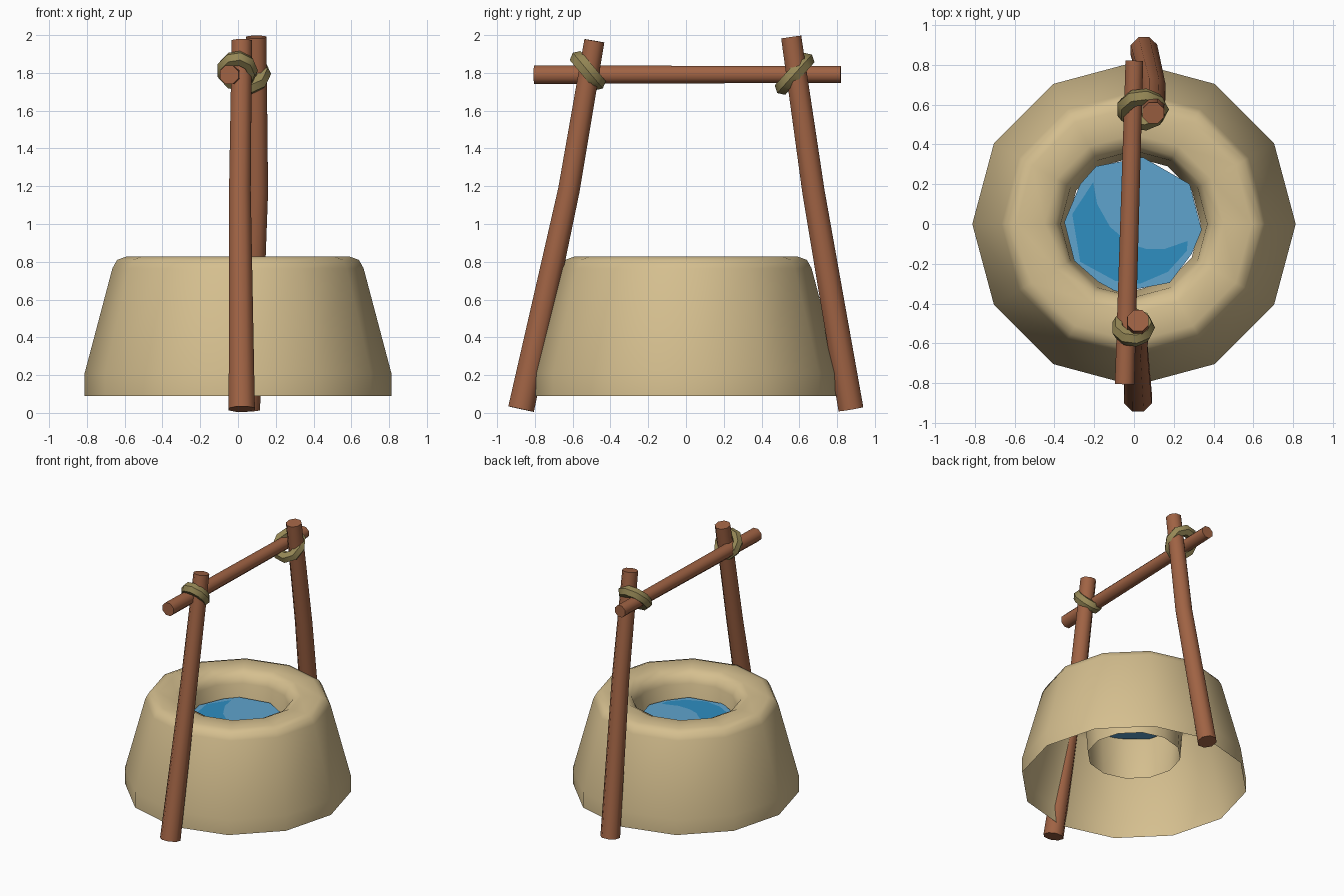
import bpy, bmesh, math
from mathutils import Vector

if "Cube" in bpy.data.objects:
    bpy.data.objects.remove(bpy.data.objects["Cube"])


def material(name, rgb):
    lin = [((c / 255 + 0.055) / 1.055) ** 2.4 for c in rgb]
    m = bpy.data.materials.new(name)
    m.diffuse_color = (*lin, 1)
    m.use_nodes = True
    m.node_tree.nodes["Principled BSDF"].inputs["Base Color"].default_value = m.diffuse_color
    return m


SAND = material("sandstone", (213, 191, 143))
WOOD = material("brown wood", (160, 99, 68))
ROPE = material("straw rope", (150, 136, 86))
LIGHT = material("light water", (95, 163, 205))
DARK = material("deep water", (46, 142, 193))


def finish(ob, mat, angle=None):
    ob.data.materials.append(mat)
    bpy.ops.object.select_all(action='DESELECT')
    ob.select_set(True)
    bpy.context.view_layer.objects.active = ob
    if angle:
        bpy.ops.object.shade_smooth_by_angle(angle=math.radians(angle))
    return ob


def from_rings(name, rings, mat, angle, caps):
    """Skin a list of closed rings of points."""
    bm = bmesh.new()
    loops = [[bm.verts.new(p) for p in r] for r in rings]
    n = len(loops[0])
    for a, b in zip(loops, loops[1:]):
        for i in range(n):
            j = (i + 1) % n
            bm.faces.new((a[i], a[j], b[j], b[i]))
    if caps:
        bm.faces.new(loops[0][::-1])
        bm.faces.new(loops[-1])
    me = bpy.data.meshes.new(name)
    bm.to_mesh(me)
    bm.free()
    ob = bpy.data.objects.new(name, me)
    bpy.context.collection.objects.link(ob)
    return finish(ob, mat, angle)


def pole(name, path, radii, sides=8):
    pts = [Vector(p) for p in path]
    rings = []
    for i, p in enumerate(pts):
        t = (pts[min(i + 1, len(pts) - 1)] - pts[max(i - 1, 0)]).normalized()
        u = Vector((1, 0, 0))
        u = (u - t * u.dot(t)).normalized()
        v = t.cross(u)
        angs = [2 * math.pi * (k + 0.5) / sides for k in range(sides)]
        rings.append([p + radii[i] * (u * math.cos(a) + v * math.sin(a)) for a in angs])
    return from_rings(name, rings, WOOD, 50, True)


def plate(name, outline, z, mat):
    me = bpy.data.meshes.new(name)
    bm = bmesh.new()
    f = bm.faces.new([bm.verts.new((x, y, z)) for x, y in outline])
    bm.normal_update()
    if f.normal.z < 0:
        f.normal_flip()
    bmesh.ops.triangulate(bm, faces=[f])
    bm.to_mesh(me)
    bm.free()
    ob = bpy.data.objects.new(name, me)
    bpy.context.collection.objects.link(ob)
    return finish(ob, mat)


def lashing(name, loc, tilt, sx, sy):
    bpy.ops.mesh.primitive_torus_add(major_segments=9, minor_segments=6,
                                     major_radius=0.08, minor_radius=0.036,
                                     location=loc, rotation=(math.radians(tilt), 0, 0))
    ob = bpy.context.object
    ob.name = name
    ob.scale = (sx, sy, 1.2)
    finish(ob, ROPE, 50)


# Well wall: open-bottomed twelve-sided lathe with a rounded rim and inner shaft
profile = [(0.812, 0.09), (0.812, 0.21), (0.665, 0.765), (0.64, 0.81), (0.59, 0.828),
           (0.45, 0.828), (0.395, 0.80), (0.368, 0.74), (0.335, 0.31)]
from_rings("well_wall", [[(r * math.cos(k * math.pi / 6), r * math.sin(k * math.pi / 6), z)
                          for k in range(12)] for r, z in profile], SAND, 60, False)

# Water surface with a darker crescent
plate("water", [(-.35, .01), (-.27, .2), (-.19, .29), (.045, .335), (.28, .2), (.34, -.03),
                (.29, -.15), (.18, -.295), (-.08, -.345), (-.18, -.29), (-.3, -.185)],
      0.64, LIGHT)
plate("water_crescent", [(-.205, .21), (-.185, .1), (-.12, -.015), (-.02, -.1), (.06, -.125),
                         (.155, -.125), (.27, -.085), (.265, -.135), (.17, -.24), (.03, -.3),
                         (-.095, -.285), (-.27, -.19), (-.31, .05)], 0.644, DARK)

# Bent posts and crossbar
pole("front_post", [(.02, -.873, .02), (.01, -.62, 1.18), (.02, -.485, 1.97)], [.075, .062, .058])
pole("back_post", [(.05, .873, .02), (.10, .675, 1.17), (.097, .557, 1.99)], [.072, .064, .058])
pole("crossbar", [(-.047, -.805, 1.79), (.002, .82, 1.792)], [.053, .048])

# Rope lashings
lashing("front_lashing", (-.005, -.52, 1.812), -50, .95, 1.08)
lashing("back_lashing", (.042, .575, 1.795), 48, 1.15, 1.2)
